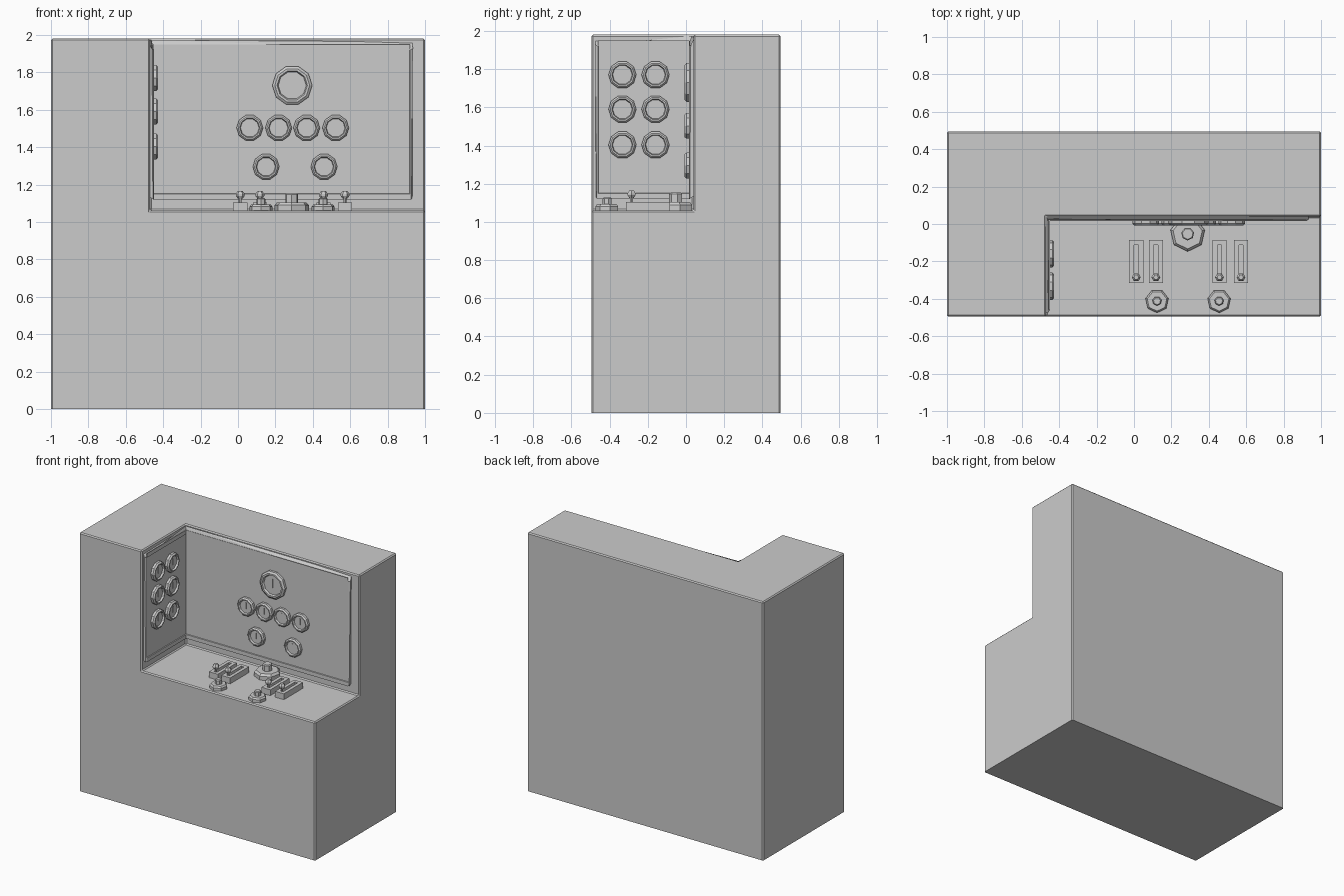
import bpy, bmesh
from math import sin, cos, pi, radians
from mathutils import Matrix, Vector

if "Cube" in bpy.data.objects:
    bpy.data.objects.remove(bpy.data.objects["Cube"])


def finish(bm, name):
    mesh = bpy.data.meshes.new(name)
    bm.to_mesh(mesh)
    bm.free()
    ob = bpy.data.objects.new(name, mesh)
    bpy.context.collection.objects.link(ob)
    return ob


def box(bm, lo, hi):
    lo, hi = Vector(lo), Vector(hi)
    m = Matrix.Translation((lo + hi) / 2) @ Matrix.Diagonal((*(hi - lo), 1))
    bmesh.ops.create_cube(bm, size=1, matrix=m)


def lathe(bm, profile, n):
    """Closed turned solid around local z, with a flat side towards +y."""
    start = pi / 2 + pi / n
    rings = [[bm.verts.new((r * cos(start + 2 * pi * i / n),
                            r * sin(start + 2 * pi * i / n), h))
              for i in range(n)] for r, h in profile]
    for a, b in zip(rings, rings[1:]):
        for i in range(n):
            j = (i + 1) % n
            bm.faces.new((a[i], a[j], b[j], b[i]))
    bm.faces.new(rings[0][::-1])
    bm.faces.new(rings[-1])


# Console body: full footprint up to the desk, L footprint up to the top
DESK, TOP = 1.06, 1.98
bm = bmesh.new()
a, b, c, d, e, f, g = [bm.verts.new((x, y, 0)) for x, y in (
    (-1, -.495), (-.47, -.495), (1, -.495), (1, .04), (1, .495), (-1, .495), (-.47, .04))]
base = [bm.faces.new((a, b, g, d, e, f)), bm.faces.new((b, c, d, g))]
for height in (DESK, TOP - DESK):
    res = bmesh.ops.extrude_face_region(bm, geom=base, use_keep_orig=height == DESK)["geom"]
    bmesh.ops.translate(bm, vec=(0, 0, height),
                        verts=[v for v in res if isinstance(v, bmesh.types.BMVert)])
    if height != DESK:
        old = [q for q in base if q.is_valid]
        if old:
            bmesh.ops.delete(bm, geom=old, context='FACES_ONLY')
    base = [q for q in res if isinstance(q, bmesh.types.BMFace) and len(q.verts) == 6]
bmesh.ops.recalc_face_normals(bm, faces=bm.faces[:])
bmesh.ops.dissolve_limit(bm, angle_limit=.02, verts=bm.verts[:], edges=bm.edges[:])
bmesh.ops.bevel(bm, geom=[q for q in bm.edges if max(v.co.z for v in q.verts) > .01],
                offset=.008, segments=1, affect='EDGES')
finish(bm, "console_body")

# Folded instrument panel running round the inner corner, with recessed field
bm = bmesh.new()
cols = [[bm.verts.new((x, y, z)) for z in (1.15, 1.95)]
        for x, y in ((-.45, -.46), (-.45, .015), (.92, .015))]
faces = [bm.faces.new((p[0], q[0], q[1], p[1])) for p, q in zip(cols, cols[1:])]
bmesh.ops.inset_region(bm, faces=faces, thickness=.045, depth=0, use_even_offset=True,
                       use_boundary=True)
bmesh.ops.inset_region(bm, faces=faces, thickness=.002, depth=-.006, use_even_offset=True,
                       use_boundary=True)
panel = finish(bm, "instrument_panel")
mod = panel.modifiers.new("thickness", 'SOLIDIFY')
mod.thickness, mod.offset = .03, -1


# Gauges: bevelled bezel, sunken dial and needle
def gauge(name, r, matrix):
    bm = bmesh.new()
    lathe(bm, [(r, 0), (r, .018), (.87 * r, .028), (.76 * r, .028), (.7 * r, .014)], 10)
    box(bm, (-.003, -.2 * r, .012), (.003, .45 * r, .018))
    finish(bm, name).matrix_world = matrix


face_front = Matrix.Rotation(radians(90), 4, 'X')
face_right = Matrix.Rotation(radians(90), 4, 'Z') @ face_front
for x, z, r in ((.29, 1.73, .107), (.063, 1.503, .071), (.217, 1.503, .071),
                (.367, 1.503, .071), (.522, 1.503, .071), (.15, 1.295, .071), (.46, 1.295, .071)):
    gauge("back_gauge", r, Matrix.Translation((x, .02, z)) @ face_front)
for y in (-.333, -.16):
    for z in (1.77, 1.59, 1.403):
        gauge("side_gauge", .073, Matrix.Translation((-.455, y, z)) @ face_right)

# Rotary knobs on the desk
for name, x, y, r, h, cap_r, cap_h in (("main_knob", .287, -.053, .094, .045, .035, .093),
                                       ("small_knob", .123, -.412, .063, .033, .025, .068),
                                       ("small_knob", .455, -.412, .063, .033, .025, .068)):
    bm = bmesh.new()
    lathe(bm, [(r, 0), (r, .65 * h), (.85 * r, h), (cap_r, h),
               (cap_r, cap_h - .006), (cap_r - .006, cap_h)], 7)
    finish(bm, name).location = (x, y, DESK)

# Sliders: slotted base block and ball-topped lever
for x in (.012, .117, .457, .572):
    bm = bmesh.new()
    box(bm, (-.0375, -.115, 0), (.0375, .115, .045))
    top = [max(bm.faces, key=lambda q: q.calc_center_median().z)]
    bmesh.ops.inset_region(bm, faces=top, thickness=.026, use_even_offset=True)
    slot = bmesh.ops.extrude_discrete_faces(bm, faces=top)["faces"]
    bmesh.ops.translate(bm, vec=(0, 0, -.025), verts=slot[0].verts[:])
    finish(bm, "slider_base").location = (x, -.2, DESK)
    bm = bmesh.new()
    lathe(bm, [(.008, 0), (.008, .046), (.014, .046), (.024, .06),
               (.024, .07), (.013, .085)], 6)
    finish(bm, "slider_lever").location = (x, -.285, DESK + .02)
